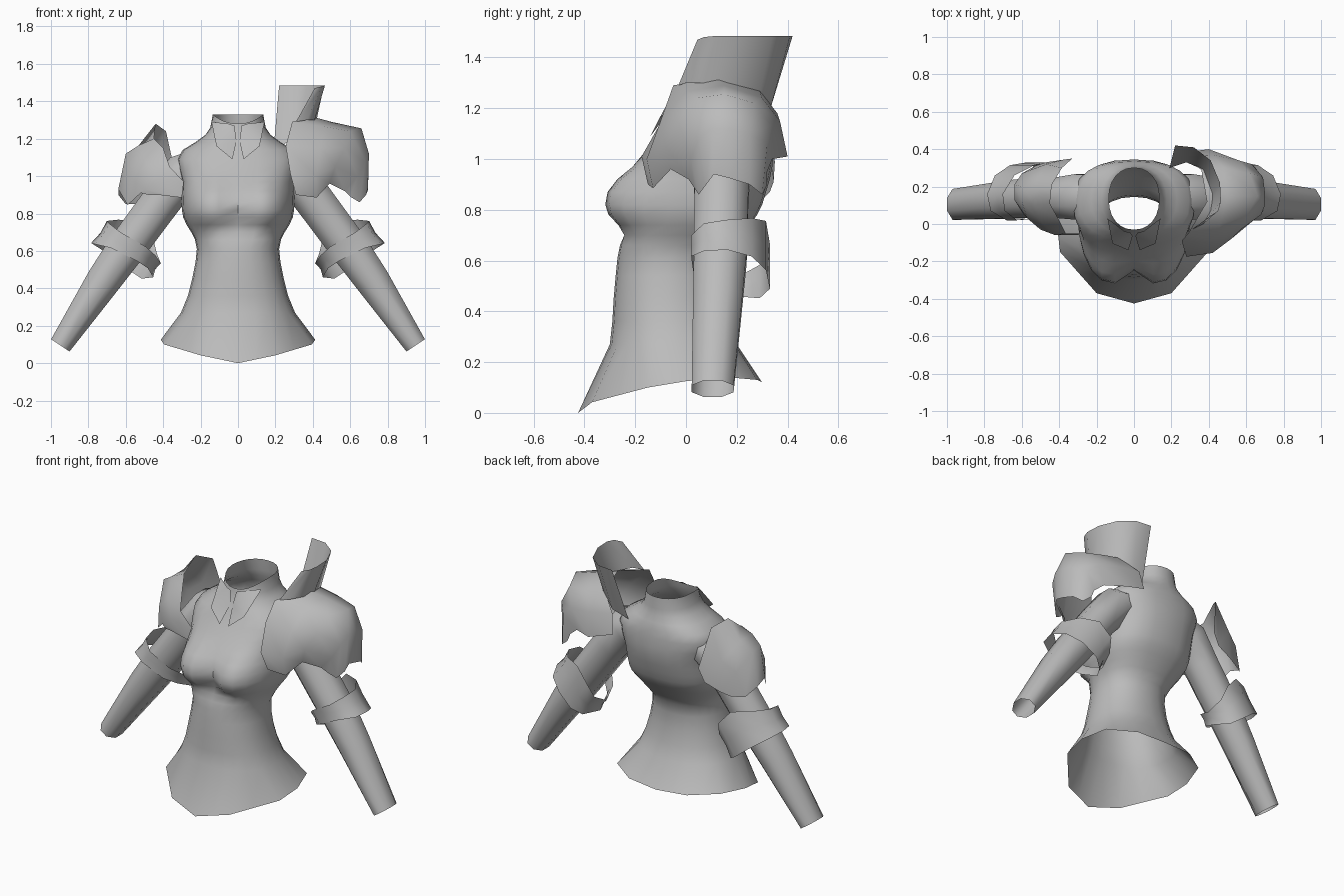
import bpy, math
from mathutils import Vector

cloth = bpy.data.materials.new("plain grey")
cloth.diffuse_color = (0.5, 0.5, 0.5, 1)


def make(name, verts, faces, angle=60):
    mesh = bpy.data.meshes.new(name)
    mesh.from_pydata([tuple(v) for v in verts], [], faces)
    mesh.materials.append(cloth)
    obj = bpy.data.objects.new(name, mesh)
    bpy.context.collection.objects.link(obj)
    bpy.ops.object.select_all(action='DESELECT')
    obj.select_set(True)
    bpy.context.view_layer.objects.active = obj
    bpy.ops.object.shade_smooth_by_angle(angle=math.radians(angle))
    return obj


def loft(name, rows, closed, flip=False, angle=60):
    """Skin a list of equal-length point rows."""
    n = len(rows[0])
    verts = [p for row in rows for p in row]
    faces = []
    for i in range(len(rows) - 1):
        for j in range(n if closed else n - 1):
            k = (j + 1) % n
            f = (i * n + j, i * n + k, (i + 1) * n + k, (i + 1) * n + j)
            faces.append(f[::-1] if flip else f)
    return make(name, verts, faces, angle)


# Faceted hem, front to back on one side
hem = [Vector(p) for p in ((0, -.425, 0), (.20, -.37, .042), (.395, -.15, .10), (.413, 0, .125),
                           (.36, .17, .14), (.20, .28, .13), (0, .30, .12))]
HALF = 12
half = [hem[j // 2] if j % 2 == 0 else (hem[j // 2] + hem[j // 2 + 1]) / 2 for j in range(HALF + 1)]
rows = [[tuple(v) for v in half] + [(-v.x, v.y, v.z) for v in half[-2:0:-1]]]

# Bodice: height, half width, front y, back y
profile = [
    (0.27, .305, -.30, .20), (0.36, .268, -.29, .17), (0.45, .245, -.285, .15),
    (0.54, .227, -.277, .145), (0.61, .22, -.27, .155), (0.66, .23, -.26, .19),
    (0.70, .25, -.24, .22), (0.74, .275, -.225, .25), (0.78, .293, -.22, .28),
    (0.82, .30, -.22, .30), (0.87, .302, -.22, .315), (0.92, .30, -.215, .33),
    (0.97, .30, -.195, .34), (1.03, .315, -.16, .345), (1.09, .325, -.115, .34),
    (1.14, .295, -.085, .335), (1.18, .23, -.065, .325), (1.22, .175, -.045, .31),
    (1.26, .148, -.035, .305), (1.32, .135, -.03, .30)]
SEG = HALF * 2
for i, (z, hw, yf, yb) in enumerate(profile):
    row = []
    e = 2 / (2.5 if .65 < z < 1.16 else 2.2)
    for j in range(SEG):
        a = 2 * math.pi * j / SEG
        s, c = math.sin(a), -math.cos(a)          # c = -1 is the front
        x = hw * math.copysign(abs(s) ** e, s)
        y = (yf + yb) / 2 + (yb - yf) / 2 * math.copysign(abs(c) ** e, c)
        front, zz = max(0, -c), z
        if i == len(profile) - 1:                 # collar dips in front
            zz = z + 0.01 - 0.05 * front ** 2
        if front > 0.01:                          # bust
            sz = .095 if z < .82 else .135
            r = math.hypot((abs(x) - .15) / .135, (z - .82) / sz)
            y -= 0.11 * min(1, front * 2) * math.exp(-r ** 3)
        row.append((x, y, zz))
    rows.append(row)
loft("bodice", rows, True)

# Collar lapels
for s in (1, -1):
    pts = [(.008, -.065, 1.19), (.03, -.14, 1.09), (.115, -.105, 1.16),
           (.142, .03, 1.29), (.05, -.04, 1.28), (.02, -.045, 1.27)]
    make("lapel", [(x * s, y, z) for x, y, z in pts], [(0, 1, 2), (0, 2, 4, 5), (2, 3, 4)])

# Sleeves: x, y, z, radius across, radius in depth
path = [(.20, .145, 1.05, .10, .12), (.29, .145, 1.015, .115, .125), (.40, .14, .88, .108, .11),
        (.60, .135, .61, .105, .107), (.72, .125, .44, .095, .10), (.95, .105, .095, .061, .085)]
for s in (1, -1):
    rows = []
    for i, (x, y, z, ra, rb) in enumerate(path):
        p, q = path[max(0, i - 1)], path[min(len(path) - 1, i + 1)]
        d = Vector((q[0] - p[0], 0, q[2] - p[2])).normalized()
        across = Vector((-d.z, 0, d.x))
        row = []
        for j in range(8):
            a = 2 * math.pi * (j + 0.5) / 8
            v = Vector((x, y, z)) + across * ra * 1.05 * math.cos(a) + Vector((0, rb * 1.05 * math.sin(a), 0))
            row.append((v.x * s, v.y, v.z))
        rows.append(row)
    loft("sleeve", rows, True, s < 0)

# Elbow guards: across, depth, upper end, lower end along the arm
ring = [(-.08, .03, -.07, .02), (.07, .02, -.06, .04), (.15, .07, -.065, .07), (.168, .16, -.07, .075),
        (.12, .26, -.11, .075), (.024, .315, -.16, .075), (-.09, .33, -.13, .085),
        (-.155, .29, -.07, .085), (-.20, .20, -.04, .045), (-.15, .09, -.06, .02)]
for s in (1, -1):
    rows = []
    for t, grow in ((0, 1.0), (.5, .96), (1, 1.03)):
        row = []
        for p, y, lo, hi in ring:
            d = lo + (hi - lo) * t
            p *= grow
            row.append((s * (.6 + .83 * p + .55 * d), y, .61 + .55 * p - .83 * d))
        rows.append(row)
    loft("elbow_guard", rows, True, s < 0, 60)

# Large shoulder guard: arcs from front edge over the top to the back edge
large = [
    [(.31, -.15, .90), (.28, -.175, 1.01), (.255, -.09, 1.16), (.29, -.05, 1.29),
     (.39, .12, 1.32), (.36, .29, 1.27), (.26, .36, 1.18), (.24, .38, 1.06)],
    [(.42, -.13, .885), (.42, -.155, 1.0), (.44, -.10, 1.15), (.46, 0, 1.265),
     (.50, .15, 1.29), (.48, .30, 1.24), (.42, .37, 1.15), (.40, .40, 1.01)],
    [(.49, -.06, .96), (.52, -.08, 1.05), (.57, -.03, 1.15), (.60, .04, 1.24),
     (.66, .15, 1.255), (.62, .27, 1.22), (.56, .34, 1.13), (.52, .34, 1.0)],
    [(.57, .01, .92), (.64, .02, 1.0), (.68, .05, 1.08), (.70, .10, 1.12),
     (.70, .17, 1.12), (.69, .25, 1.10), (.63, .32, 1.06), (.58, .32, .95)],
    [(.60, .03, .89), (.65, .05, .86), (.685, .08, .90), (.695, .11, .94),
     (.695, .17, .925), (.685, .25, .90), (.65, .30, .86), (.60, .32, .90)]]
loft("large_shoulder_guard", large, False, True, 60)

# Upright neck plate on the large guard
plate = [
    [(.19, .30, 1.14), (.28, .33, 1.19), (.37, .29, 1.26), (.42, .16, 1.30),
     (.41, .07, 1.30), (.37, 0, 1.30), (.31, -.03, 1.29)],
    [(.22, .42, 1.485), (.32, .41, 1.485), (.41, .34, 1.485), (.46, .22, 1.485),
     (.465, .12, 1.485), (.45, .07, 1.48), (.41, .045, 1.47)]]
loft("neck_plate", plate, False, True)

# Small shoulder guard on the other arm
small = [
    [(-.29, -.05, .97), (-.365, -.05, 1.05), (-.40, .02, 1.15), (-.45, .11, 1.20),
     (-.44, .21, 1.28), (-.385, .30, 1.24), (-.33, .35, .99)],
    [(-.30, -.06, .885), (-.42, -.06, .98), (-.49, 0, 1.07), (-.53, .10, 1.165),
     (-.53, .22, 1.165), (-.47, .32, 1.06), (-.37, .345, .91)],
    [(-.43, -.04, .90), (-.50, -.03, .93), (-.57, .03, .99), (-.60, .12, 1.12),
     (-.60, .20, 1.10), (-.55, .29, 1.0), (-.47, .33, .87)],
    [(-.48, -.03, .90), (-.52, -.01, .91), (-.59, .05, .845), (-.64, .13, .93),
     (-.64, .21, .90), (-.60, .27, .85), (-.53, .31, .85)]]
loft("small_shoulder_guard", small, False, False, 60)
